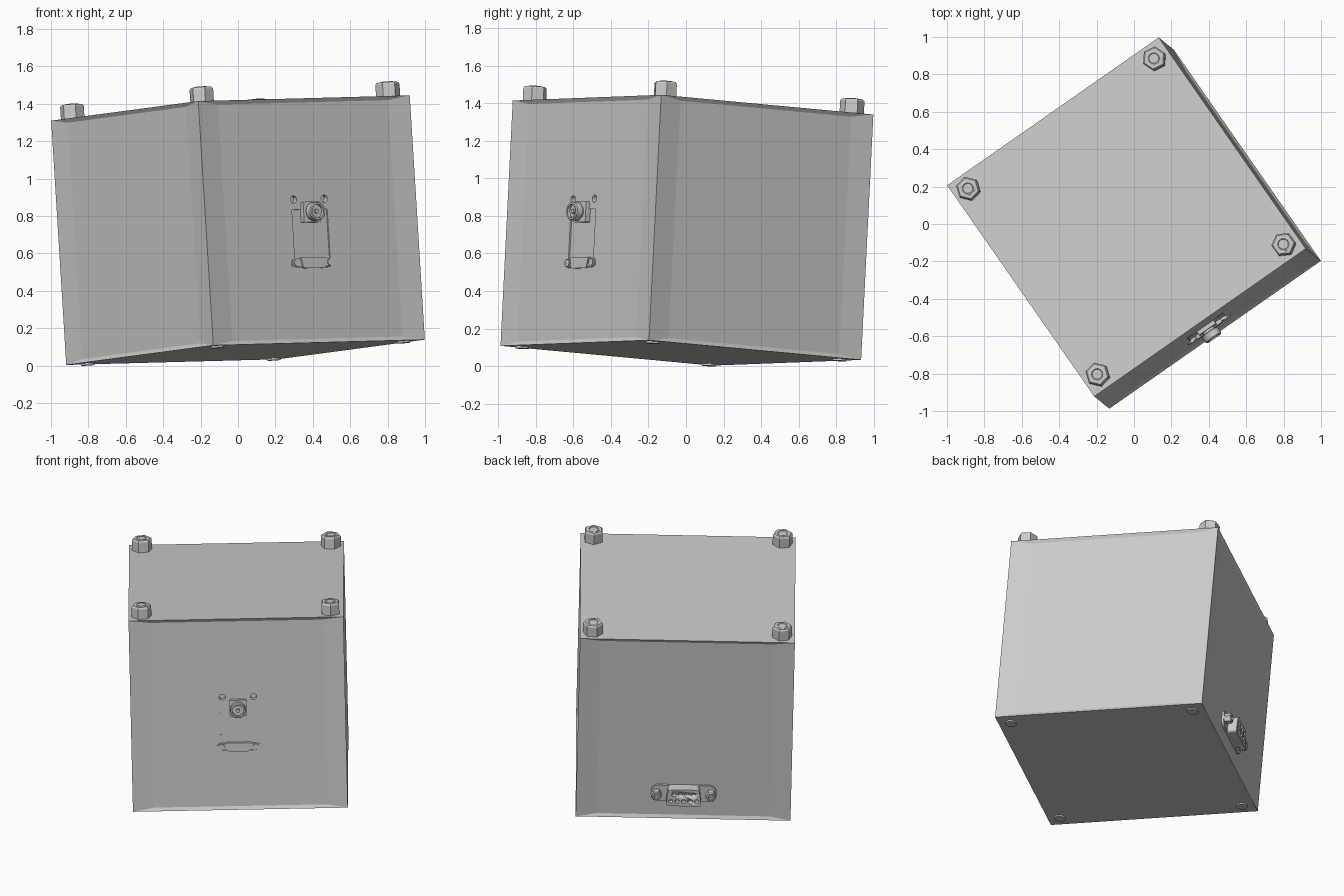
import bpy, bmesh, math
from mathutils import Matrix, Vector

if "Cube" in bpy.data.objects:
    bpy.data.objects.remove(bpy.data.objects["Cube"])

# One flat grey for the whole model
grey = bpy.data.materials.new("light_grey")
grey.use_nodes = True
colour = (0.6, 0.6, 0.6, 1)
grey.diffuse_color = colour
grey.node_tree.nodes["Principled BSDF"].inputs["Base Color"].default_value = colour

# Tilted frame that the whole box stands in
ax = Vector((0.82, 0.573, 0.022)).normalized()
az = ax.cross(Vector((-0.571, 0.817, -0.076))).normalized()
ay = az.cross(ax)
FRAME = Matrix.Translation((0, 0.005, 0.724)) @ Matrix((ax, ay, az)).transposed().to_4x4()

W, H, RECESS = 0.69, 0.655, 0.012
FACE = W - RECESS
FRONT = Matrix.Translation((0, -FACE, 0)) @ Matrix.Rotation(math.pi / 2, 4, 'X')
BACK = Matrix.Translation((0, FACE, 0)) @ Matrix.Rotation(math.pi, 4, 'Z') @ Matrix.Rotation(math.pi / 2, 4, 'X')


def make(name, bm, local=Matrix(), smooth=False):
    bmesh.ops.recalc_face_normals(bm, faces=bm.faces)
    mesh = bpy.data.meshes.new(name)
    bm.to_mesh(mesh)
    bm.free()
    mesh.materials.append(grey)
    ob = bpy.data.objects.new(name, mesh)
    bpy.context.collection.objects.link(ob)
    ob.matrix_world = FRAME @ local
    if smooth:
        bpy.ops.object.select_all(action='DESELECT')
        ob.select_set(True)
        bpy.context.view_layer.objects.active = ob
        bpy.ops.object.shade_smooth_by_angle(angle=math.radians(35))
    return ob


def at(base, x, y, z=0):
    return base @ Matrix.Translation((x, y, z))


def prism(name, points, low, high, local, round_by=0):
    bm = bmesh.new()
    face = bm.faces.new([bm.verts.new((x, y, low)) for x, y in points])
    up = bmesh.ops.extrude_face_region(bm, geom=[face])["geom"]
    bmesh.ops.translate(bm, vec=(0, 0, high - low), verts=[v for v in up if isinstance(v, bmesh.types.BMVert)])
    if round_by:
        sides = [e for e in bm.edges if abs(e.verts[0].co.z - e.verts[1].co.z) > 1e-5]
        bmesh.ops.bevel(bm, geom=sides, offset=round_by, segments=5, affect='EDGES', profile=0.5)
    return make(name, bm, local, bool(round_by))


def plate(name, w, h, low, high, local, round_by=0):
    return prism(name, [(-w, -h), (w, -h), (w, h), (-w, h)], low, high, local, round_by)


def lathe(name, profile, local, steps=24):
    bm = bmesh.new()
    vs = [bm.verts.new((r, 0, z)) for r, z in profile]
    es = [bm.edges.new(p) for p in zip(vs, vs[1:])]
    bmesh.ops.spin(bm, geom=vs + es, axis=(0, 0, 1), cent=(0, 0, 0), angle=math.tau, steps=steps)
    bmesh.ops.remove_doubles(bm, verts=bm.verts, dist=1e-4)
    return make(name, bm, local, steps > 6)


def rod(name, r, low, high, local):
    return lathe(name, [(0, low), (r, low), (r, high), (0, high)], local)


def cut(ob, cutters):
    for c in cutters:
        c.hide_render = True
        mod = ob.modifiers.new("cut", 'BOOLEAN')
        mod.operation, mod.solver, mod.object = 'DIFFERENCE', 'EXACT', c
    bpy.context.view_layer.update()
    ob.data = bpy.data.meshes.new_from_object(ob.evaluated_get(bpy.context.evaluated_depsgraph_get()))
    ob.modifiers.clear()
    for c in cutters:
        bpy.data.objects.remove(c)


# Case with a recessed panel on each of the four sides
bm = bmesh.new()
bmesh.ops.create_cube(bm, size=2)
bmesh.ops.scale(bm, vec=(W, W, H), verts=bm.verts)
bm.normal_update()
sides = [f for f in bm.faces if abs(f.normal.z) < 0.5]
bmesh.ops.inset_individual(bm, faces=sides, thickness=0.03)
for f in sides:
    axis = 0 if abs(f.normal.x) > 0.5 else 1
    for v in f.verts:
        v.co[axis] = math.copysign(FACE, v.co[axis])
        v.co[1 - axis] = math.copysign(W - 0.135, v.co[1 - axis])
case = make("case", bm)

# Front mounting recess and screw holes
holes = [rod("hole_cutter", 0.02, -0.03, 0.01, at(FRONT, x, 0.115)) for x in (-0.1, 0.1)]
recess = plate("recess_cutter", 0.115, 0.155, -0.008, 0.01, at(FRONT, 0, -0.095))
cut(case, holes + [recess])

# Corner nuts on top, bolt ends through the top and bottom
for i, (sx, sy) in enumerate([(-1, -1), (1, -1), (1, 1), (-1, 1)]):
    spot = at(Matrix(), 0.607 * sx, 0.607 * sy) @ Matrix.Rotation(0.35 * i + 0.2, 4, 'Z')
    lathe(f"nut_{i + 1}", [(0, H - 0.002), (0.065, H - 0.002), (0.065, H + 0.068),
                           (0.057, H + 0.078), (0, H + 0.078)], spot, 6)
    lathe(f"bolt_end_{i + 1}", [(0.038, H + 0.07), (0.038, H + 0.08), (0.03, H + 0.082),
                                (0.026, H + 0.079), (0, H + 0.079)], spot)
    rod(f"bolt_foot_{i + 1}", 0.036, -H - 0.01, -H + 0.01, spot)

# Coaxial connector on the front
coax = at(FRONT, 0, 0.045)
plate("coax_base", 0.055, 0.055, -0.01, 0.022, coax, 0.006)
lathe("coax_barrel", [(0, 0.02), (0.036, 0.02), (0.036, 0.035), (0.05, 0.038), (0.05, 0.072),
                      (0.045, 0.078), (0.036, 0.078), (0.036, 0.06), (0.012, 0.06),
                      (0.012, 0.072), (0, 0.072)], coax)

# Flat socket below it, with its two screws
socket = at(FRONT, 0, -0.225)
plate("front_socket_flange", 0.14, 0.022, -0.01, 0.006, socket, 0.02)
prism("front_socket", [(-0.07, -0.03), (0.07, -0.03), (0.085, 0.028), (-0.085, 0.028)],
      -0.01, 0.012, socket, 0.01)
for side in (-1, 1):
    rod("front_socket_screw", 0.019, 0, 0.012, at(socket, 0.11 * side, 0))

# Nine-hole connector low on the back
plug = at(BACK, 0, -0.47)
plate("back_flange", 0.21, 0.058, -0.01, 0.014, plug, 0.045)
shell = prism("back_shell", [(-0.115, -0.06), (0.115, -0.06), (0.1, 0.06), (-0.1, 0.06)],
              0.01, 0.075, plug, 0.022)
pins = [(0.042 * (i - (n - 1) / 2), y) for n, y in ((5, -0.024), (4, 0.024)) for i in range(n)]
cut(shell, [rod("pin_cutter", 0.014, 0.045, 0.09, at(plug, x, y)) for x, y in pins])
for side in (-1, 1):
    post = at(plug, 0.175 * side, 0)
    lathe("back_post", [(0, 0.01), (0.034, 0.01), (0.034, 0.055), (0.028, 0.06),
                        (0.017, 0.06), (0.017, 0.035), (0, 0.035)], post, 6)
